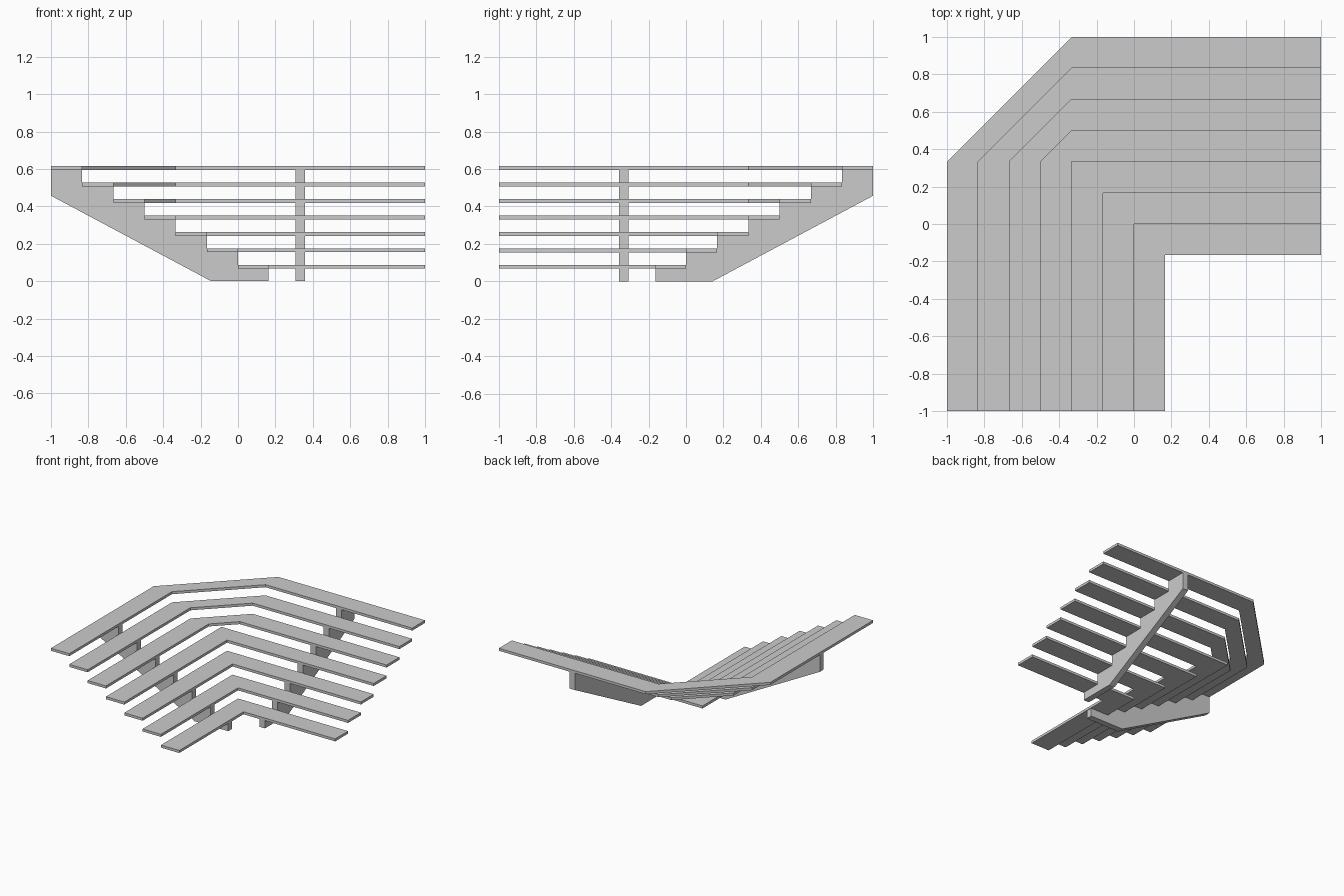
import bpy, bmesh

if "Cube" in bpy.data.objects:
    bpy.data.objects.remove(bpy.data.objects["Cube"])

RUN = 1 / 6        # tread depth
RISE = 0.088       # height per step
THICK = 0.021
STEPS = 7


def prism(name, points, offset):
    """Extrude a flat polygon along an offset vector into a solid."""
    bm = bmesh.new()
    face = bm.faces.new([bm.verts.new(p) for p in points])
    ext = bmesh.ops.extrude_face_region(bm, geom=[face])
    verts = [v for v in ext["geom"] if isinstance(v, bmesh.types.BMVert)]
    bmesh.ops.translate(bm, verts=verts, vec=offset)
    bmesh.ops.recalc_face_normals(bm, faces=bm.faces)
    mesh = bpy.data.meshes.new(name)
    bm.to_mesh(mesh)
    bm.free()
    obj = bpy.data.objects.new(name, mesh)
    bpy.context.collection.objects.link(obj)
    return obj


def edge_line(d, chamfered):
    """L-shaped line at distance d from the centre, corner cut on upper rows."""
    if chamfered:
        corner = [(-d, 1 / 3), (-1 / 3, d)]
    else:
        corner = [(-d, d)]
    return [(-d, -1)] + corner + [(1, d)]


# L-shaped treads, the top three with a cut corner
for i in range(STEPS):
    outer = edge_line(i * RUN, i >= 4)
    inner = edge_line((i - 1) * RUN, i >= 4)
    z = (i + 1) * RISE - THICK
    prism(f"tread_{i + 1}", [(x, y, z) for x, y in outer + inner[::-1]],
          (0, 0, THICK))

# Sawtooth stringer profile: (distance outwards, height)
profile = [(-0.162, 0), (0.143, 0), (1, 0.457)]
for i in reversed(range(STEPS)):
    z = (i + 1) * RISE - THICK
    profile += [(i * RUN, z), (max((i - 1) * RUN, -0.162), z)]

# One stringer under each wing
prism("left_stringer", [(-d, -0.358, z) for d, z in profile], (0, 0.05, 0))
prism("back_stringer", [(0.308, d, z) for d, z in profile], (0.05, 0, 0))
